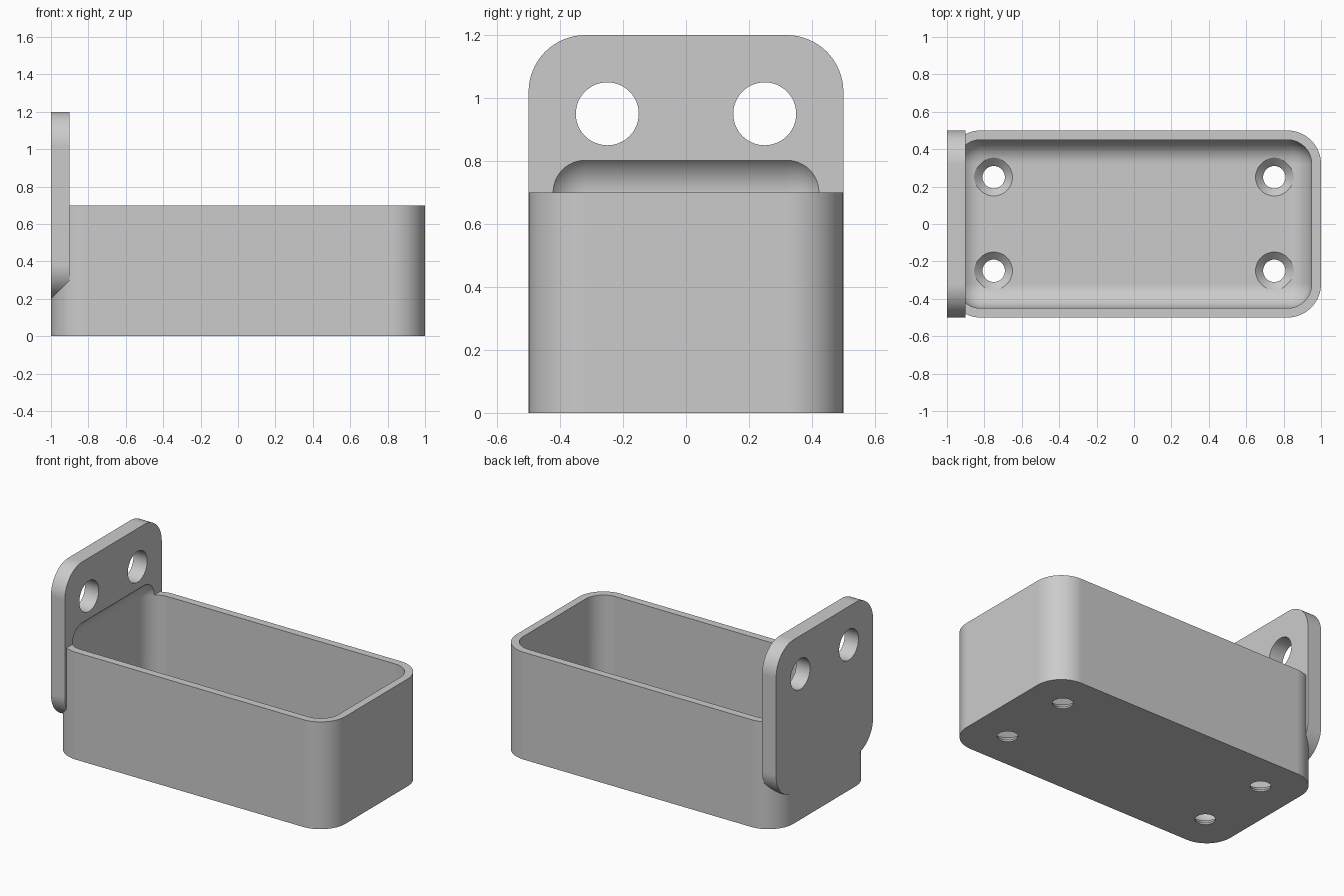
import bpy, bmesh, math
from mathutils import Vector

if "Cube" in bpy.data.objects:
    bpy.data.objects.remove(bpy.data.objects["Cube"], do_unlink=True)

grey = bpy.data.materials.new("light_grey")
grey.use_nodes = True
grey.diffuse_color = (0.6, 0.6, 0.6, 1)
grey.node_tree.nodes["Principled BSDF"].inputs["Base Color"].default_value = (0.6, 0.6, 0.6, 1)

CORNER = 0.18   # outer corner radius
FILLET = 0.13   # cavity fillet radius
WALL = 0.05


def add_object(name, bm):
    bmesh.ops.recalc_face_normals(bm, faces=bm.faces)
    mesh = bpy.data.meshes.new(name)
    bm.to_mesh(mesh)
    bm.free()
    mesh.materials.append(grey)
    obj = bpy.data.objects.new(name, mesh)
    bpy.context.scene.collection.objects.link(obj)
    return obj


def loft(name, loops):
    """Skin a capped solid through matching closed loops of points."""
    bm = bmesh.new()
    rings = [[bm.verts.new(p) for p in loop] for loop in loops]
    n = len(rings[0])
    for a, b in zip(rings, rings[1:]):
        for i in range(n):
            j = (i + 1) % n
            bm.faces.new((a[i], a[j], b[j], b[i]))
    bm.faces.new(rings[0])
    bm.faces.new(rings[-1])
    return add_object(name, bm)


def rounded_rect(w, h, r, steps=16):
    pts = []
    for k, (sx, sy) in enumerate(((1, 1), (-1, 1), (-1, -1), (1, -1))):
        for i in range(steps + 1):
            a = math.pi / 2 * (k + i / steps)
            pts.append((sx * (w / 2 - r) + r * math.cos(a),
                        sy * (h / 2 - r) + r * math.sin(a)))
    return pts


def circle(r, n=48):
    return [(r * math.cos(2 * math.pi * i / n), r * math.sin(2 * math.pi * i / n))
            for i in range(n)]


def combine(target, tool, operation):
    mod = target.modifiers.new(tool.name, "BOOLEAN")
    mod.operation = operation
    mod.solver = "EXACT"
    mod.object = tool
    tool.hide_render = True
    tools.append(tool)


tools = []

# Tray block with rounded vertical corners
outline = rounded_rect(2, 1, CORNER)
tray = loft("wall_tray", [[(x, y, z) for x, y in outline] for z in (0, 0.7)])

# Upright mounting plate at the end
outline = rounded_rect(1, 1, CORNER)
plate = loft("mounting_plate", [[(x, y, z + 0.7) for y, z in outline] for x in (-1, -0.9)])
combine(tray, plate, "UNION")

# Cavity, filleted on every edge, reaching partly into the plate
bm = bmesh.new()
bmesh.ops.create_cube(bm, size=1)
top = 0.7 + FILLET
for v in bm.verts:
    v.co = Vector((v.co.x * (2 - 2 * WALL), v.co.y * (1 - 2 * WALL),
                   WALL + (v.co.z + 0.5) * (top - WALL)))
bmesh.ops.bevel(bm, geom=bm.edges[:], offset=FILLET, offset_type="OFFSET",
                segments=16, profile=0.5, affect="EDGES")
combine(tray, add_object("cavity_cutter", bm), "DIFFERENCE")

# Two mounting holes through the plate
for y0 in (-0.25, 0.25):
    hole = loft("plate_hole_cutter", [[(x, y0 + y, 0.95 + z) for y, z in circle(0.1)]
                                      for x in (-1.1, -0.8)])
    combine(tray, hole, "DIFFERENCE")

# Four countersunk screw holes in the floor
for x0 in (-0.75, 0.75):
    for y0 in (-0.25, 0.25):
        hole = loft("screw_hole_cutter",
                    [[(x0 + x, y0 + y, z) for x, y in circle(r)]
                     for r, z in ((0.06, -0.02), (0.06, 0.01), (0.12, 0.07))])
        combine(tray, hole, "DIFFERENCE")

# Bake the cuts and discard the cutters
bpy.context.view_layer.update()
graph = bpy.context.evaluated_depsgraph_get()
result = bpy.data.meshes.new_from_object(tray.evaluated_get(graph))
tray.modifiers.clear()
tray.data = result
result.name = "wall_tray"
result.materials.clear()
result.materials.append(grey)
for p in result.polygons:
    p.material_index = 0
for tool in tools:
    bpy.data.objects.remove(tool, do_unlink=True)

# Smooth fillets, crisp edges
for obj in bpy.context.selected_objects:
    obj.select_set(False)
tray.select_set(True)
bpy.context.view_layer.objects.active = tray
bpy.ops.object.shade_smooth_by_angle(angle=math.radians(25))
weighted = tray.modifiers.new("even_shading", "WEIGHTED_NORMAL")
weighted.keep_sharp = True
